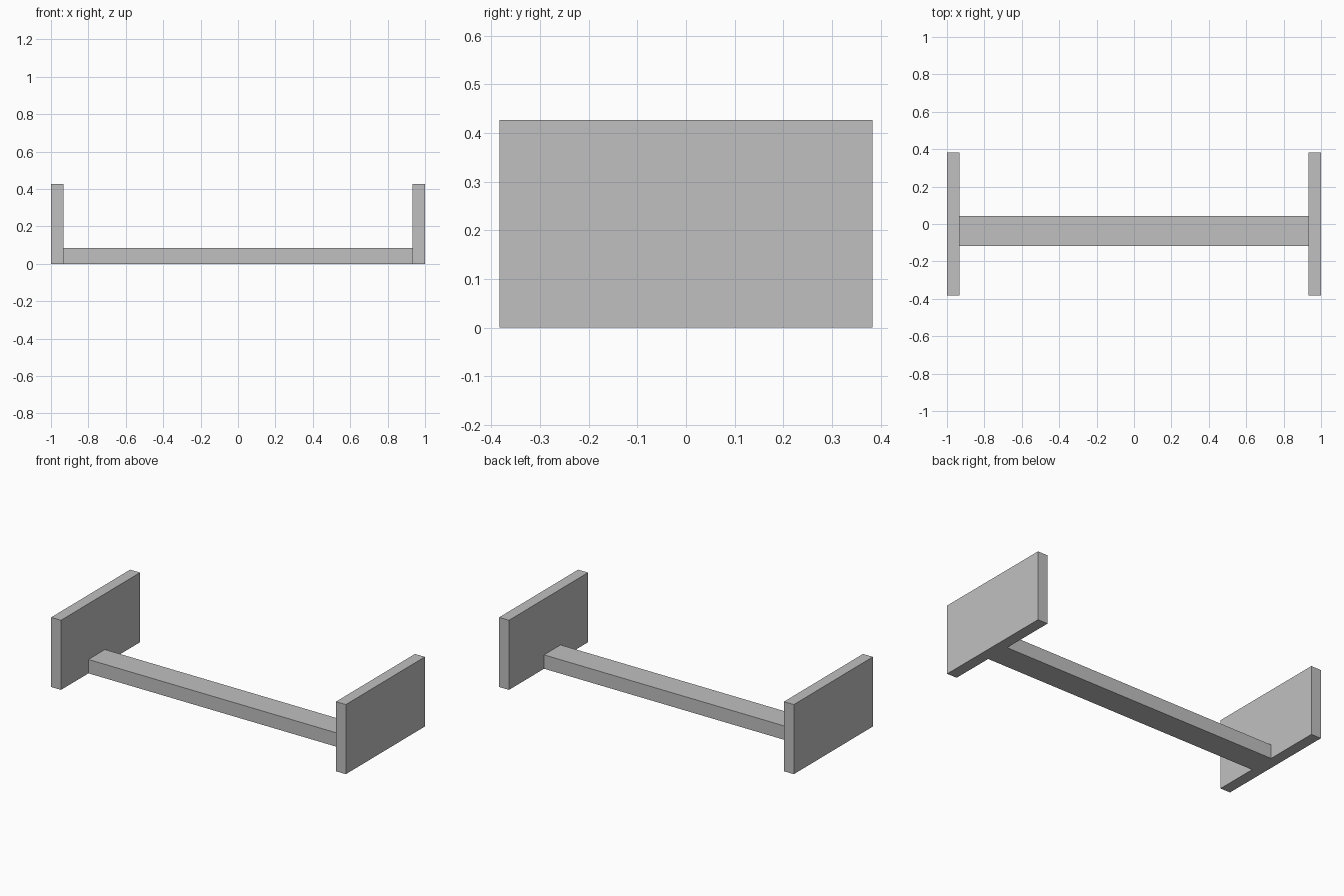
import bpy

if "Cube" in bpy.data.objects:
    bpy.data.objects.remove(bpy.data.objects["Cube"])

grey = bpy.data.materials.new("plain grey")
grey.diffuse_color = (0.53, 0.53, 0.53, 1)
grey.use_nodes = True
grey.node_tree.nodes["Principled BSDF"].inputs["Base Color"].default_value = grey.diffuse_color


def box(name, low, high):
    """Box spanning two opposite corners."""
    bpy.ops.mesh.primitive_cube_add(size=1)
    obj = bpy.context.object
    obj.name = name
    for v in obj.data.vertices:
        v.co = [h if c > 0 else l for c, l, h in zip(v.co, low, high)]
    obj.data.materials.append(grey)
    return obj


INNER = 0.933  # inner face of the end panels

# Upright end panels
box("left_end_panel", (-1, -0.383, 0), (-INNER, 0.383, 0.427))
box("right_end_panel", (INNER, -0.383, 0), (1, 0.383, 0.427))

# Low connecting rail, set slightly towards the front
box("connecting_rail", (-INNER, -0.117, 0), (INNER, 0.043, 0.085))
